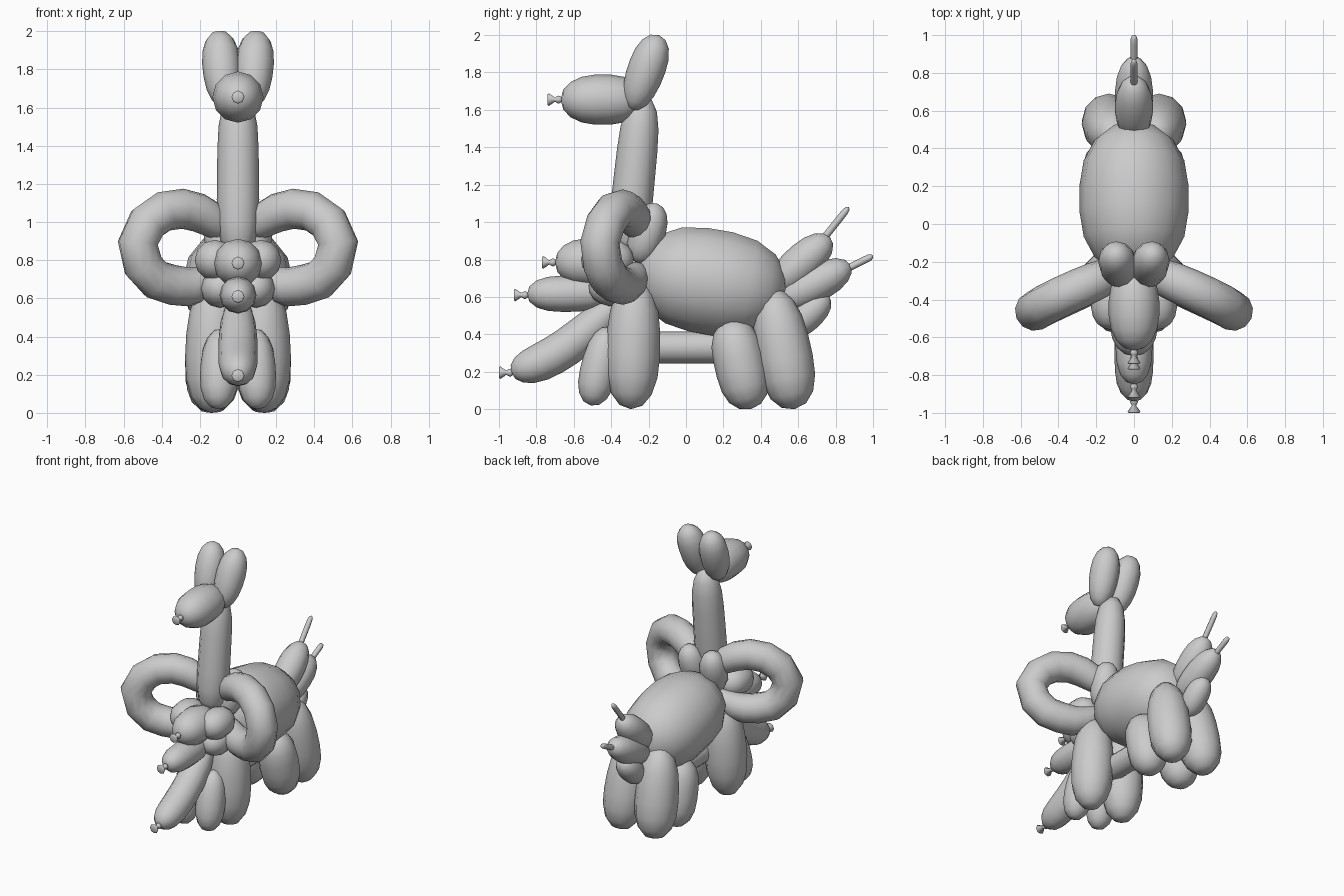
import bpy, bmesh, math
from mathutils import Vector

if "Cube" in bpy.data.objects:
    bpy.data.objects.remove(bpy.data.objects["Cube"])


def tube(name, path, radii, ref=(1, 0, 0), sides=12):
    """Skin rings along a path; both ends close to a point."""
    pts = [Vector(p) for p in path]
    ref = Vector(ref)
    bm = bmesh.new()
    rings = []
    for i in range(1, len(pts) - 1):
        t = (pts[i + 1] - pts[i - 1]).normalized()
        u = (ref - t * ref.dot(t)).normalized()
        v = t.cross(u)
        rings.append([bm.verts.new(pts[i] + radii[i] * (
            u * math.cos(2 * math.pi * k / sides) + v * math.sin(2 * math.pi * k / sides)))
            for k in range(sides)])
    a, b = bm.verts.new(pts[0]), bm.verts.new(pts[-1])
    for k in range(sides):
        j = (k + 1) % sides
        bm.faces.new((a, rings[0][j], rings[0][k]))
        bm.faces.new((b, rings[-1][k], rings[-1][j]))
        for r, q in zip(rings, rings[1:]):
            bm.faces.new((r[k], r[j], q[j], q[k]))
    bmesh.ops.recalc_face_normals(bm, faces=bm.faces)
    me = bpy.data.meshes.new(name)
    bm.to_mesh(me)
    bm.free()
    for p in me.polygons:
        p.use_smooth = True
    ob = bpy.data.objects.new(name, me)
    bpy.context.collection.objects.link(ob)
    return ob


def along(ctrl, t):
    """Catmull-Rom point at t in 0..1 through the control points."""
    c = [Vector(p) for p in ctrl]
    c = [2 * c[0] - c[1]] + c + [2 * c[-1] - c[-2]]
    n = len(c) - 3
    i = min(int(t * n), n - 1)
    f = t * n - i
    a, b, d, e = c[i:i + 4]
    return 0.5 * (2 * b + (d - a) * f + (2 * a - 5 * b + 4 * d - e) * f * f
                  + (3 * b - a - 3 * d + e) * f ** 3)


def balloon(name, ctrl, r, blunt=2.4, taper=0.0, rings=9, ref=(1, 0, 0), sides=12):
    """Rounded balloon segment; positive taper makes the far end fatter."""
    path, radii = [], []
    for i in range(rings + 1):
        s = -math.cos(math.pi * i / rings)
        path.append(along(ctrl, (s + 1) / 2))
        radii.append(r * max(0, 1 - abs(s) ** blunt) ** (1 / 2.1) * (1 + taper * s))
    return tube(name, path, radii, ref, sides)


def knot(name, y, z, dy=-0.08, dz=0.0):
    """Tied balloon end: bead, pinch and flared lip."""
    steps = (-0.1, 0.05, 0.25, 0.42, 0.5, 0.92, 1.0, 0.93)
    tube(name, [(0, y + dy * s, z + dz * s) for s in steps],
         [0, .012, .022, .016, .011, .034, .028, 0], sides=8)


# head, neck and torso
balloon("head", [(0, -.67, 1.655), (0, -.22, 1.655)], .135)
knot("head_knot", -.66, 1.655)
balloon("neck", [(0, -.23, 1.68), (0, -.32, .82)], .11, blunt=4.5, taper=.05, rings=10)
balloon("torso", [(0, -.27, .75), (0, .54, .61)], .29, blunt=2.6, sides=14)

# chest balloons with knots
balloon("chest_upper", [(0, -.70, .785), (0, -.32, .785)], .128)
knot("chest_upper_knot", -.69, .785)
balloon("chest_middle", [(0, -.85, .615), (0, -.40, .62)], .097, blunt=3)
knot("chest_middle_knot", -.84, .61)
balloon("chest_lower", [(0, -.935, .195), (0, -.76, .26), (0, -.58, .375), (0, -.33, .60)],
        .103, blunt=3.5, rings=11)
knot("chest_lower_knot", -.92, .195)

# belly tube
balloon("belly_tube", [(0, -.42, .33), (0, .42, .33)], .085, blunt=7)

# tail balloons with thin uninflated tips
balloon("tail_upper", [(0, .46, .64), (0, .77, .92)], .1)
balloon("tail_middle", [(0, .48, .56), (0, .88, .77)], .1)
balloon("tail_lower", [(0, .54, .40), (0, .76, .61)], .085)
balloon("tail_upper_tip", [(0, .71, .88), (0, .87, 1.08)], .019, blunt=8, sides=8)
balloon("tail_middle_tip", [(0, .84, .74), (0, 1.0, .82)], .019, blunt=8, sides=8)
balloon("tail_root_tip", [(0, .47, .68), (0, .565, .82)], .018, blunt=6, sides=8)

# paired parts
wing = [(.06, -.25, .93), (.15, -.28, 1.02), (.29, -.34, 1.07), (.44, -.41, 1.03),
        (.525, -.46, .89), (.47, -.43, .73), (.34, -.37, .67), (.20, -.31, .67), (.05, -.24, .76)]
for s, side in ((-1, "left"), (1, "right")):
    balloon(side + "_ear", [(s * .07, -.29, 1.60), (s * .1, -.145, 2.0)], .1, taper=.08)
    balloon(side + "_nape_ball", [(s * .07, -.26, .78), (s * .1, -.155, 1.10)], .096)
    balloon(side + "_chest_ball", [(s * .12, -.56, .80), (s * .12, -.28, .80)], .108)
    balloon(side + "_chest_lower_ball", [(s * .09, -.52, .66), (s * .1, -.25, .64)], .1)
    balloon(side + "_front_leg_fore", [(s * .09, -.41, .44), (s * .105, -.51, .02)], .1, 2.6, .06)
    balloon(side + "_front_leg_rear", [(s * .12, -.27, .70), (s * .14, -.295, 0)], .145, 2.6, .06)
    balloon(side + "_hind_leg_fore", [(s * .13, .235, .48), (s * .14, .345, 0)], .138, 3)
    balloon(side + "_hind_leg_rear", [(s * .11, .46, .64), (s * .14, .58, 0)], .148, 2.8, .08)
    balloon(side + "_wing_loop", [(s * x, y, z) for x, y, z in wing], .106, blunt=6,
            rings=18, ref=(s * .38, .92, 0))
